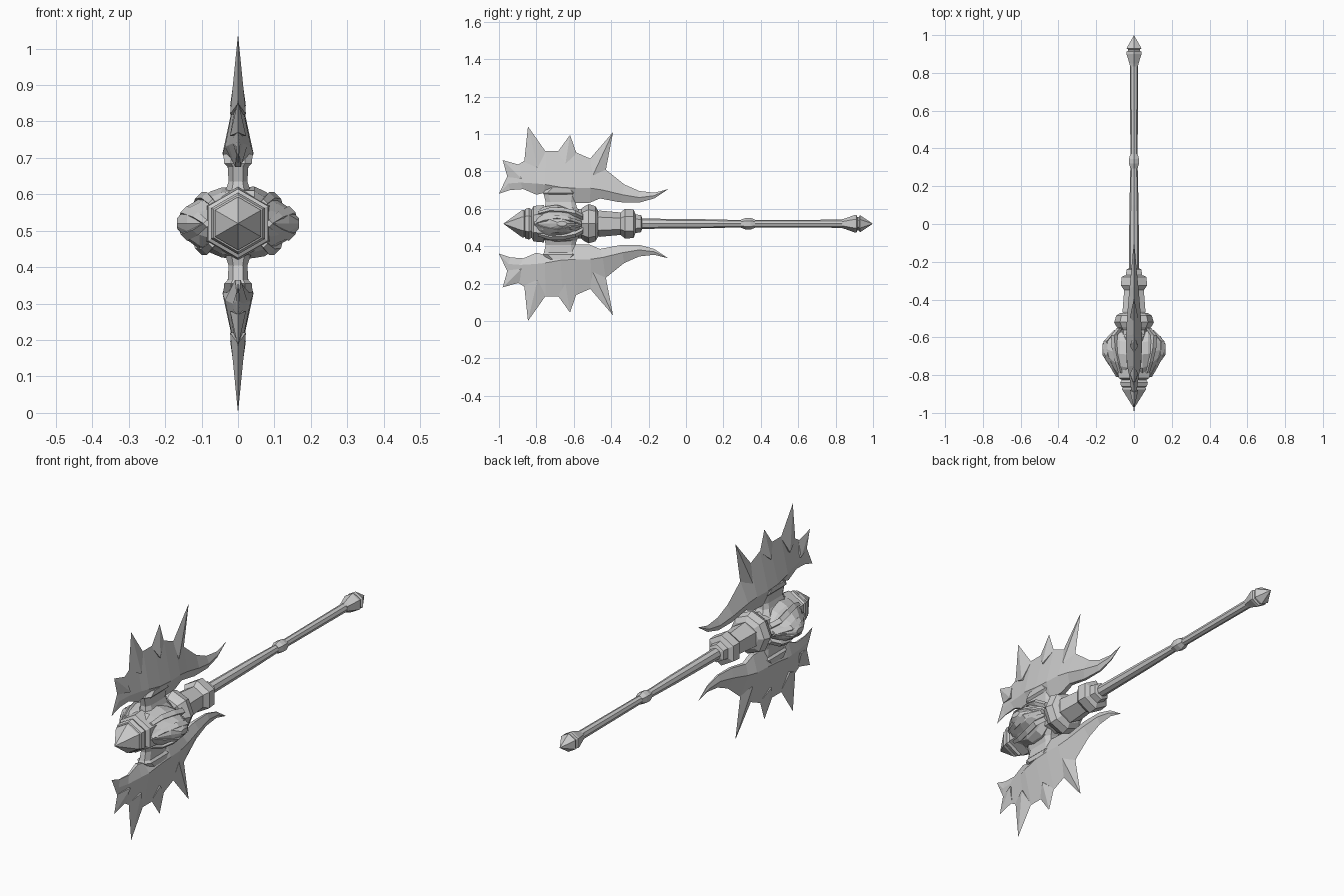
import bpy, bmesh, math, random
from mathutils import Vector

random.seed(4)
CZ = 0.52  # height of the handle axis

steel = bpy.data.materials.new("grey steel")
steel.diffuse_color = (0.6, 0.6, 0.6, 1)


def make(name, verts, faces):
    mesh = bpy.data.meshes.new(name)
    bm = bmesh.new()
    vs = [bm.verts.new(v) for v in verts]
    for f in faces:
        bm.faces.new([vs[i] for i in f])
    bmesh.ops.remove_doubles(bm, verts=bm.verts[:], dist=1e-5)
    bmesh.ops.recalc_face_normals(bm, faces=bm.faces[:])
    bm.to_mesh(mesh)
    bm.free()
    mesh.materials.append(steel)
    ob = bpy.data.objects.new(name, mesh)
    bpy.context.collection.objects.link(ob)
    return ob


def loft(name, rings):
    """Skin a list of equally long rings and cap both ends."""
    n = len(rings[0])
    verts = [p for r in rings for p in r]
    faces = [(i * n + k, i * n + (k + 1) % n, (i + 1) * n + (k + 1) % n, (i + 1) * n + k)
             for i in range(len(rings) - 1) for k in range(n)]
    faces += [tuple(range(n)), tuple(range(len(verts) - n, len(verts)))]
    return make(name, verts, faces)


def lathe(name, profile, sides=6):
    """Turn a (y, radius) profile around the handle axis, corners up and down."""
    a = [2 * math.pi * k / sides for k in range(sides)]
    return loft(name, [[(r * math.sin(t), y, CZ + r * math.cos(t)) for t in a]
                       for y, r in profile])


# Handle, rings and end caps
lathe("handle", [(-0.27, 0.028), (0.1, 0.024), (0.32, 0.019), (0.5, 0.02), (0.86, 0.022)], 8)
lathe("grip_ring", [(0.295, 0.022), (0.32, 0.031), (0.345, 0.031), (0.37, 0.022)])
lathe("pommel", [(0.835, 0.024), (0.85, 0.028), (0.90, 0.046), (0.912, 0.046), (0.916, 0.036),
                 (0.925, 0.036), (0.93, 0.046), (0.998, 0.001)])
lathe("socket", [(-0.235, 0.03), (-0.24, 0.045), (-0.27, 0.05), (-0.28, 0.076), (-0.325, 0.08),
                 (-0.35, 0.06), (-0.46, 0.07), (-0.49, 0.066)])
lathe("head_collar", [(-0.47, 0.07), (-0.485, 0.094), (-0.52, 0.105), (-0.545, 0.092),
                      (-0.56, 0.08), (-0.6, 0.08)], 8)
lathe("front_collar", [(-0.76, 0.1), (-0.815, 0.095), (-0.825, 0.075), (-0.84, 0.085),
                       (-0.86, 0.078), (-0.87, 0.05)])
lathe("front_point", [(-0.855, 0.045), (-0.866, 0.073), (-0.876, 0.073), (-0.975, 0.001)])

# Faceted head, sections (x, y front, y back, half height) widening to both sides
half = [(0.0, -0.83, -0.55, 0.10), (0.045, -0.83, -0.55, 0.1), (0.075, -0.82, -0.555, 0.085),
        (0.105, -0.785, -0.57, 0.068), (0.14, -0.735, -0.595, 0.045), (0.168, -0.69, -0.635, 0.014)]
sections = [(-x, a, b, h) for x, a, b, h in half[:0:-1]] + half
rings = []
for x, y0, y1, h in sections:
    ring = []
    for k in range(12):
        t = 2 * math.pi * k / 12
        j = random.uniform(0.9, 1.06)
        ring.append((x, (y0 + y1) / 2 + j * (y1 - y0) / 2 * math.cos(t), CZ + j * h * math.sin(t)))
    rings.append(ring)
loft("head", rings)

# Curved brow bands over each face of the head
band = [(0.075, -0.55, 0.035, 0.016), (0.105, -0.59, 0.055, 0.017), (0.1, -0.655, 0.068, 0.018),
        (0.085, -0.73, 0.07, 0.016), (0.07, -0.79, 0.055, 0.012)]
cheek = [(0.09, -0.56, 0.0, 0.014), (0.145, -0.62, 0.018, 0.016), (0.14, -0.69, 0.03, 0.018),
         (0.11, -0.76, 0.018, 0.014), (0.085, -0.81, 0.0, 0.01)]
for name, path in (("brow_band", band), ("cheek_band", cheek)):
    for sx in (-1, 1):
        for sz in (-1, 1):
            loft(name, [[(sx * (x + r * math.cos(math.pi * k / 2)), y,
                          CZ + sz * (z + r * math.sin(math.pi * k / 2))) for k in range(4)]
                        for x, y, z, r in path])

# Blade stations from front tip to back tip, heights measured on the upper blade
outer = [(-0.955, 0.775), (-0.90, 0.835), (-0.80, 0.895), (-0.75, 0.91), (-0.66, 0.91),
         (-0.585, 0.90), (-0.505, 0.865), (-0.43, 0.81), (-0.33, 0.73), (-0.25, 0.695), (-0.17, 0.686)]
inner = [(-0.94, 0.70), (-0.87, 0.705), (-0.80, 0.675), (-0.76, 0.685), (-0.68, 0.66), (-0.59, 0.63),
         (-0.515, 0.632), (-0.46, 0.655), (-0.355, 0.635), (-0.25, 0.633), (-0.17, 0.655)]
ridge = [(-0.95, 0.735, 0.006), (-0.885, 0.74, 0.014), (-0.80, 0.735, 0.026), (-0.755, 0.73, 0.036),
         (-0.67, 0.715, 0.042), (-0.59, 0.71, 0.042), (-0.51, 0.71, 0.038), (-0.445, 0.70, 0.033),
         (-0.34, 0.675, 0.024), (-0.25, 0.66, 0.015), (-0.17, 0.67, 0.008)]
front_tip, back_tip = (-1.0, 0.68), (-0.095, 0.705)

# Spikes: tip, then the two ends of the base on the cutting edge
spikes = [((-0.98, 0.86), (-0.955, 0.77), (-0.89, 0.835)),
          ((-0.845, 1.04), (-0.865, 0.85), (-0.75, 0.905)),
          ((-0.62, 0.995), (-0.685, 0.905), (-0.585, 0.895)),
          ((-0.39, 1.01), (-0.515, 0.865), (-0.43, 0.80))]

# Neck sections between head and blade: z, y front, y back, half width
neck = [(0.57, -0.77, -0.56, 0.06), (0.61, -0.755, -0.585, 0.034), (0.635, -0.75, -0.59, 0.026),
        (0.675, -0.76, -0.585, 0.028), (0.685, -0.765, -0.58, 0.038), (0.71, -0.74, -0.6, 0.04)]

for side, s in (("upper", 1), ("lower", -1)):
    def at(y, z, x=0.0):
        return (x, y, CZ + s * (z - CZ))

    # Blade body: thin cutting edge, thick ridge, blunter inner edge
    rows = [[at(*front_tip)] * 5]
    for (oy, oz), (ry, rz, t), (iy, iz) in zip(outer, ridge, inner):
        rows.append([at(oy, oz), at(ry, rz, t), at(iy, iz, 0.3 * t),
                     at(iy, iz, -0.3 * t), at(ry, rz, -t)])
    rows.append([at(*back_tip)] * 5)
    verts = [p for r in rows for p in r]
    faces = []
    for i in range(len(rows) - 1):
        for k in range(5):
            a, b = i * 5 + k, i * 5 + (k + 1) % 5
            if i == 0:
                faces.append((0, a + 5, b + 5))
            elif i == len(rows) - 2:
                faces.append((a, b, len(verts) - 1))
            else:
                faces.append((a, b, b + 5, a + 5))
    make(side + "_blade", verts, faces)

    # Four-sided spikes rooted in the blade
    for tip, a, b in spikes:
        t, va, vb = Vector(tip), Vector(a), Vector(b)
        mid = (va + vb) / 2
        root = mid + (mid - t).normalized() * 0.06
        make(side + "_spike", [at(*t), at(*va), at(*vb), at(*root, 0.022), at(*root, -0.022)],
             [(0, 1, 3), (0, 3, 2), (0, 2, 4), (0, 4, 1), (1, 4, 3), (2, 3, 4)])

    # Neck with chamfered corners
    loft(side + "_neck", [[at(y, z, x) for x, y in (
        (w, y0 + 0.025), (w, y1 - 0.025), (w * 0.5, y1), (-w * 0.5, y1),
        (-w, y1 - 0.025), (-w, y0 + 0.025), (-w * 0.5, y0), (w * 0.5, y0))]
        for z, y0, y1, w in neck])
